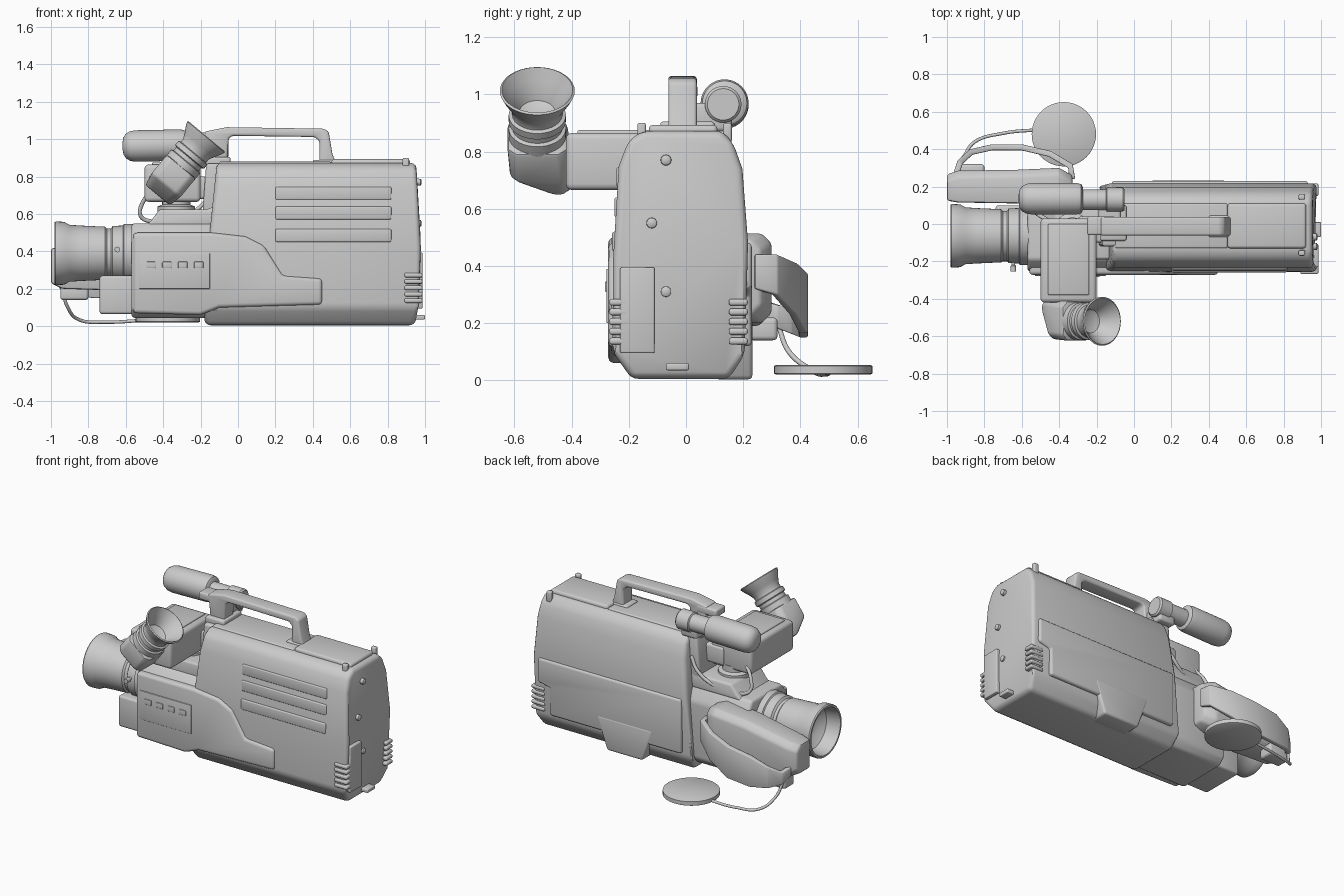
import bpy, bmesh, math
from mathutils import Vector


def finish(name, bm, bevel=0.0, segs=3, angle=35):
    bmesh.ops.recalc_face_normals(bm, faces=bm.faces[:])
    if bevel:
        edges = [e for e in bm.edges if e.is_manifold and e.calc_face_angle(0) > math.radians(22)]
        bmesh.ops.bevel(bm, geom=edges, offset=bevel, segments=segs, profile=0.5,
                        affect='EDGES', clamp_overlap=True)
    me = bpy.data.meshes.new(name)
    bm.to_mesh(me)
    bm.free()
    ob = bpy.data.objects.new(name, me)
    bpy.context.collection.objects.link(ob)
    bpy.ops.object.select_all(action='DESELECT')
    ob.select_set(True)
    bpy.context.view_layer.objects.active = ob
    bpy.ops.object.shade_smooth_by_angle(angle=math.radians(angle))
    return ob


def loft(name, rings, bevel=0.0, segs=3, angle=35):
    """Skin equal-length rings of points and cap both ends."""
    bm = bmesh.new()
    vs = [[bm.verts.new(p) for p in r] for r in rings]
    n = len(rings[0])
    for a, b in zip(vs, vs[1:]):
        for i in range(n):
            bm.faces.new((a[i], a[(i + 1) % n], b[(i + 1) % n], b[i]))
    bm.faces.new(vs[0])
    bm.faces.new(vs[-1])
    return finish(name, bm, bevel, segs, angle)


def prism_y(name, pts, y0, y1, bevel=0.01):
    return loft(name, [[(x, y, z) for x, z in pts] for y in (y0, y1)], bevel)


def box(name, x, y, z, bevel=0.01):
    return prism_y(name, [(x[0], z[0]), (x[1], z[0]), (x[1], z[1]), (x[0], z[1])], y[0], y[1], bevel)


def lathe(name, origin, axis, profile, n=40):
    """Turn (distance, radius) pairs around an axis."""
    q = Vector(axis).to_track_quat('Z', 'Y')
    o = Vector(origin)
    rings = []
    for t, r in profile:
        rings.append([o + q @ Vector((r * math.cos(k * math.tau / n), r * math.sin(k * math.tau / n), t))
                      for k in range(n)])
    return loft(name, rings)


def cord(name, pts, r):
    cu = bpy.data.curves.new(name, 'CURVE')
    cu.dimensions = '3D'
    cu.bevel_depth = r
    cu.bevel_resolution = 3
    cu.use_fill_caps = True
    sp = cu.splines.new('BEZIER')
    sp.bezier_points.add(len(pts) - 1)
    for b, p in zip(sp.bezier_points, pts):
        b.co = p
        b.handle_left_type = b.handle_right_type = 'AUTO'
    ob = bpy.data.objects.new(name, cu)
    bpy.context.collection.objects.link(ob)


def lerp(z, table):
    for (z0, x0), (z1, x1) in zip(table, table[1:]):
        if z <= z1:
            return x0 + (x1 - x0) * (z - z0) / (z1 - z0)
    return table[-1][1]


# Main tape housing: y-z section with slanted front and rear ends
section = [(-0.19, 0.005), (0.15, 0.005), (0.205, 0.09), (0.217, 0.48), (0.197, 0.74), (0.165, 0.83),
           (0.125, 0.872), (-0.15, 0.872), (-0.2, 0.84), (-0.235, 0.75), (-0.255, 0.42), (-0.257, 0.1)]
front = [(0, -0.17), (0.1, -0.2), (0.5, -0.15), (0.62, -0.12), (0.9, -0.115)]
rear = [(0, 0.94), (0.1, 0.975), (0.3, 0.982), (0.6, 0.972), (0.9, 0.95)]
loft("main_housing", [[(lerp(z, e), y, z) for y, z in section] for e in (front, rear)], 0.025, 3)

# Raised plates on top and on the far side
box("top_rear_plate", (0.5, 0.92), (-0.13, 0.11), (0.85, 0.893), 0.015)
box("top_front_plate", (-0.1, 0.5), (-0.13, 0.11), (0.84, 0.88), 0.01)
prism_y("far_side_plate", [(-0.12, 0.12), (0.84, 0.12), (0.84, 0.3), (0.93, 0.32), (0.93, 0.48),
                           (-0.12, 0.48)], 0.17, 0.23, 0.015)
prism_y("far_side_base_block", [(0.16, 0.003), (0.42, 0.003), (0.5, 0.22), (0.08, 0.22)], 0.1, 0.232, 0.015)

# Near-side swept bulge, ribs and control panel
prism_y("near_side_bulge", [(-0.56, 0.07), (-0.2, 0.06), (-0.1, 0.1), (0.45, 0.115), (0.45, 0.255),
                            (0.24, 0.27), (0.14, 0.43), (0.04, 0.48), (-0.14, 0.5), (-0.56, 0.5)],
        -0.17, -0.272, 0.02)
for i, (z, y) in enumerate(((0.485, -0.258), (0.605, -0.25), (0.71, -0.243))):
    box(f"side_rib_{i}", (0.2, 0.82), (y, -0.2), (z - 0.035, z + 0.035), 0.008)
box("control_panel", (-0.53, -0.15), (-0.278, -0.25), (0.2, 0.39), 0.004)
for i in range(4):
    x = -0.49 + i * 0.085
    box(f"panel_button_{i}", (x, x + 0.05), (-0.284, -0.26), (0.31, 0.345), 0.004)

# Cooling ridges at both rear lower corners
for side, y in (("near", (-0.268, -0.2)), ("far", (0.15, 0.216))):
    for i in range(5):
        z = 0.125 + i * 0.034
        box(f"{side}_vent_ridge_{i}", (0.89, 0.986), y, (z, z + 0.024), 0.009)

# Rear details
box("rear_door", (0.93, 0.986), (-0.23, -0.11), (0.095, 0.395), 0.006)
box("rear_latch", (0.93, 1.0), (-0.07, 0.01), (0.035, 0.06), 0.006)
for i, (y, z) in enumerate(((-0.12, 0.55), (-0.07, 0.77), (-0.07, 0.31))):
    lathe(f"rear_stud_{i}", (0.94, y, z), (1, 0, 0), [(0, 0.02), (0.037, 0.018), (0.042, 0.01)], 16)
for y in (-0.17, 0.13):
    box("top_rear_lug", (0.88, 0.915), (y, y + 0.03), (0.83, 0.9), 0.008)

# Camera section in front of the housing
cam = [(-0.2, 0.045), (0.13, 0.045), (0.17, 0.09), (0.17, 0.46), (0.12, 0.55), (-0.19, 0.55),
       (-0.25, 0.48), (-0.255, 0.09)]
loft("camera_section", [[(x, y, z) for y, z in cam] for x in (-0.57, -0.1)], 0.018)
prism_y("camera_top_step", [(-0.5, 0.53), (-0.1, 0.53), (-0.1, 0.66), (-0.16, 0.625), (-0.42, 0.625),
                            (-0.46, 0.57)], -0.19, 0.13, 0.015)
box("under_lens_box", (-0.74, -0.5), (-0.2, 0.1), (0.065, 0.27), 0.015)
prism_y("front_column", [(-0.19, 0.6), (-0.08, 0.6), (-0.08, 0.87), (-0.17, 0.87)], -0.12, 0.13, 0.015)

# Lens barrel with hollow hood
lathe("lens", (-0.5, -0.063, 0.39), (-1, 0, 0),
      [(0, 0.155), (0.11, 0.157), (0.115, 0.148), (0.17, 0.146), (0.18, 0.132), (0.2, 0.132), (0.21, 0.142),
       (0.34, 0.148), (0.4, 0.152), (0.43, 0.168), (0.475, 0.17), (0.482, 0.165), (0.482, 0.153),
       (0.39, 0.138), (0.36, 0.1), (0.345, 0.06), (0.34, 0.001)], 48)
lathe("zoom_lever", (-0.645, -0.17, 0.41), (0, -1, 0), [(0, 0.01), (0.05, 0.01), (0.055, 0.015), (0.085, 0.015)], 16)

# Hand grip and strap
def grip_ring(x, y0, y1, z0, z1):
    c = 0.035
    return [(x, y0, z0), (x, y1 - c, z0), (x, y1, z0 + c), (x, y1, z1 - c), (x, y1 - c, z1), (x, y0, z1)]

loft("hand_grip", [grip_ring(-1.0, 0.125, 0.265, 0.23, 0.415), grip_ring(-0.94, 0.115, 0.285, 0.2, 0.43),
                   grip_ring(-0.62, 0.11, 0.29, 0.19, 0.49), grip_ring(-0.4, 0.11, 0.3, 0.2, 0.515),
                   grip_ring(-0.33, 0.11, 0.26, 0.23, 0.49)], 0.012, 2)
strap = [(-0.95, 0.27, 0.25, 0.03), (-0.93, 0.33, 0.22, 0.04), (-0.87, 0.385, 0.23, 0.07),
         (-0.76, 0.41, 0.25, 0.1), (-0.6, 0.41, 0.27, 0.105), (-0.45, 0.375, 0.32, 0.09),
         (-0.34, 0.31, 0.37, 0.07), (-0.33, 0.24, 0.38, 0.06)]
rings = []
for i, (x, y, z, h) in enumerate(strap):
    a, b = strap[max(i - 1, 0)], strap[min(i + 1, len(strap) - 1)]
    d = Vector((b[0] - a[0], b[1] - a[1], 0)).normalized()
    nrm = Vector((-d.y, d.x, 0)) * 0.016
    p = Vector((x, y, z))
    rings.append([p + s * nrm + Vector((0, 0, u * h)) for s, u in ((-1, -1), (1, -1), (1, 1), (-1, 1))])
loft("hand_strap", rings, 0.006, 2, 50)
box("strap_anchor", (-0.95, -0.8), (0.22, 0.32), (0.14, 0.22), 0.015)

# Lens cap hanging on its cord
lathe("lens_cap", (-0.375, 0.48, 0.02), (0, 0, 1), [(0, 0.165), (0.004, 0.172), (0.03, 0.172), (0.034, 0.165)], 48)
cord("cap_cord", [(-0.94, 0.32, 0.2), (-0.91, 0.36, 0.1), (-0.85, 0.44, 0.035), (-0.7, 0.485, 0.022),
                  (-0.5, 0.505, 0.032)], 0.009)

# Carry handle: front post, grip bar and rear post in one profile
prism_y("carry_handle", [(-0.16, 0.86), (-0.06, 0.86), (-0.05, 1.005), (-0.03, 1.018), (0.41, 1.012),
                         (0.435, 0.99), (0.435, 0.885), (0.43, 0.86), (0.53, 0.86), (0.505, 0.92),
                         (0.485, 1.04), (0.46, 1.056), (-0.06, 1.064), (-0.18, 1.04)], -0.062, 0.038, 0.012)
box("handle_front_cap", (-0.25, -0.1), (-0.06, 0.04), (0.985, 1.035), 0.012)
box("handle_front_foot", (-0.18, -0.04), (-0.09, 0.1), (0.85, 0.905), 0.012)
box("handle_rear_foot", (0.4, 0.54), (-0.07, 0.045), (0.85, 0.89), 0.01)

# Microphone with foam cover
lathe("microphone_foam", (-0.617, 0.135, 0.962), (1, 0, 0.02),
      [(0, 0.02), (0.004, 0.045), (0.018, 0.066), (0.04, 0.079), (0.07, 0.084), (0.31, 0.084), (0.335, 0.078),
       (0.345, 0.06)])
lathe("microphone_holder", (-0.3, 0.13, 0.965), (1, 0, 0),
      [(0, 0.055), (0.15, 0.055), (0.155, 0.064), (0.24, 0.064), (0.25, 0.055)], 32)
box("microphone_mount", (-0.19, -0.07), (-0.02, 0.16), (0.87, 0.97), 0.015)

# Viewfinder body and its support
box("viewfinder_body", (-0.5, -0.2), (-0.42, 0.03), (0.665, 0.865), 0.022)
box("viewfinder_top_plate", (-0.46, -0.24), (-0.38, 0.0), (0.85, 0.875), 0.008)
lathe("viewfinder_pivot", (-0.33, -0.04, 0.6), (0, 0, 1), [(0, 0.1), (0.04, 0.1), (0.05, 0.075), (0.09, 0.075)], 32)
box("viewfinder_rail", (-0.3, -0.12), (-0.1, 0.04), (0.68, 0.8), 0.015)

# Angled elbow and eyepiece
axis = Vector((0.64, 0, 0.77)).normalized()
side = Vector((0.77, 0, -0.64)).normalized()
base = Vector((-0.43, 0, 0.70))
rings = []
for t, y0, y1, w in ((0.0, -0.49, -0.4, 0.085), (0.07, -0.615, -0.4, 0.1), (0.2, -0.625, -0.415, 0.1)):
    c = 0.03
    rings.append([base + axis * t + side * s + Vector((0, y, 0)) for s, y in
                  ((-w, y0 + c), (-w + c, y0), (w - c, y0), (w, y0 + c),
                   (w, y1 - c), (w - c, y1), (-w + c, y1), (-w, y1 - c))])
loft("viewfinder_elbow", rings, 0.012, 2)
lathe("eyecup", base + Vector((0, -0.52, 0)), axis,
      [(0.16, 0.1), (0.235, 0.1), (0.24, 0.088), (0.262, 0.088), (0.268, 0.1), (0.295, 0.1), (0.3, 0.088),
       (0.32, 0.088), (0.35, 0.102), (0.38, 0.12), (0.405, 0.131), (0.41, 0.124), (0.375, 0.1),
       (0.34, 0.075), (0.31, 0.062), (0.3, 0.035), (0.3, 0.001)])

# Viewfinder cable
cord("viewfinder_cable", [(-0.46, 0.02, 0.72), (-0.51, 0.05, 0.66), (-0.52, 0.07, 0.59), (-0.46, 0.09, 0.56),
                          (-0.3, 0.12, 0.58), (-0.18, 0.14, 0.66), (-0.13, 0.13, 0.74)], 0.011)
